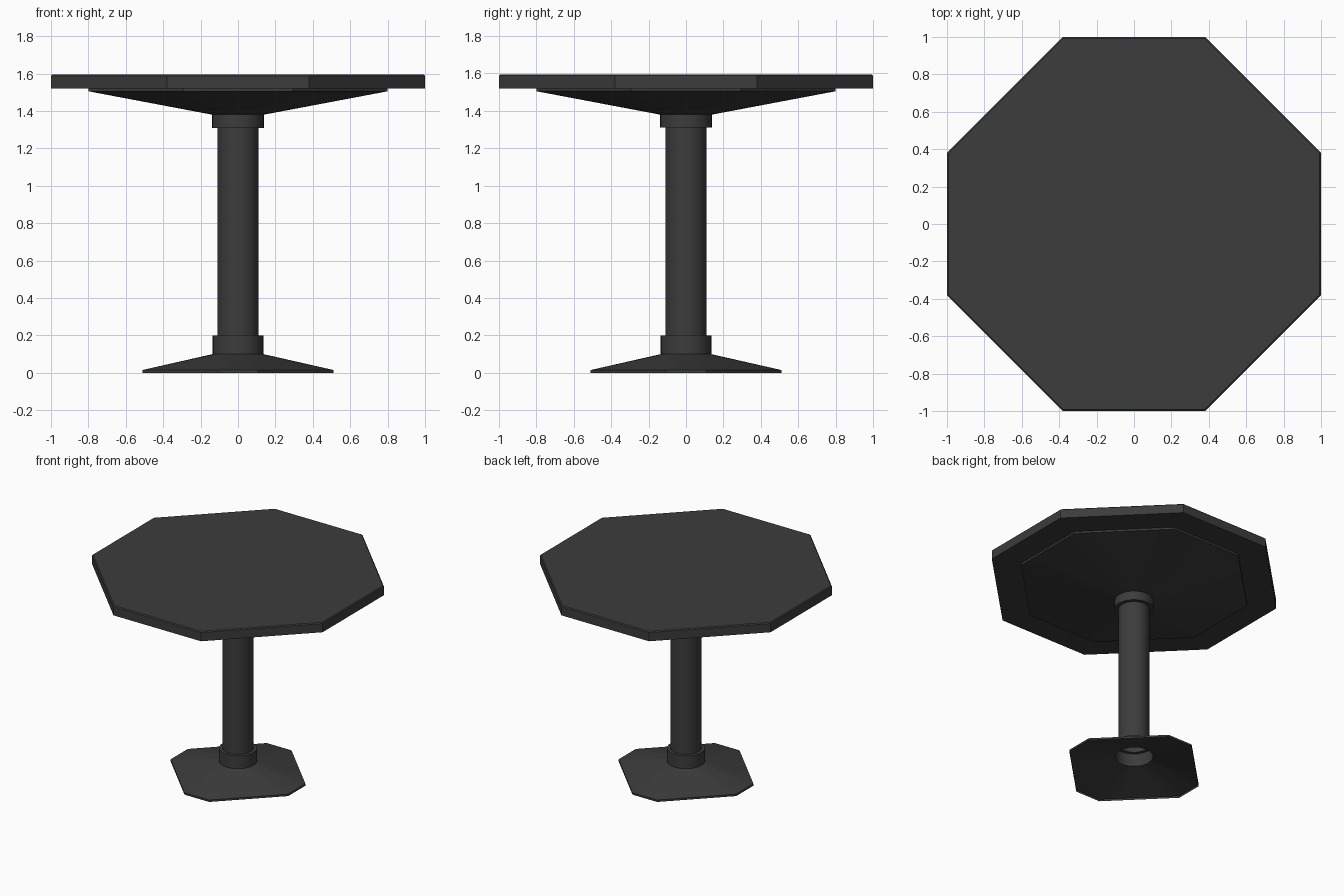
import bpy
import bmesh
from math import sin, cos, pi

if "Cube" in bpy.data.objects:
    bpy.data.objects.remove(bpy.data.objects["Cube"])

SEG = 32  # points in every ring

dark = bpy.data.materials.new("dark_grey")
dark.diffuse_color = (0.045, 0.045, 0.045, 1)
dark.use_nodes = True
dark.node_tree.nodes["Principled BSDF"].inputs["Base Color"].default_value = dark.diffuse_color


def circle(r, z):
    return [(r * cos(pi / 8 + 2 * pi * i / SEG), r * sin(pi / 8 + 2 * pi * i / SEG), z)
            for i in range(SEG)]


def octagon(a, b, z, per_edge=SEG // 8):
    """Octagon of half width a, whose straight sides have half length b."""
    c = [(a, b), (b, a), (-b, a), (-a, b), (-a, -b), (-b, -a), (b, -a), (a, -b)]
    pts = []
    for k in range(8):
        (x0, y0), (x1, y1) = c[k], c[(k + 1) % 8]
        for j in range(per_edge):
            t = j / per_edge
            pts.append((x0 + (x1 - x0) * t, y0 + (y1 - y0) * t, z))
    return pts


def loft(name, rings, capped=False):
    """Skin rings listed from bottom to top."""
    bm = bmesh.new()
    loops = [[bm.verts.new(p) for p in ring] for ring in rings]
    for lo, hi in zip(loops, loops[1:]):
        n = len(lo)
        for i in range(n):
            j = (i + 1) % n
            bm.faces.new((lo[i], lo[j], hi[j], hi[i]))
    if capped:
        bm.faces.new(loops[0][::-1])
        bm.faces.new(loops[-1])
    mesh = bpy.data.meshes.new(name)
    bm.to_mesh(mesh)
    bm.free()
    mesh.materials.append(dark)
    obj = bpy.data.objects.new(name, mesh)
    bpy.context.collection.objects.link(obj)
    bpy.ops.object.select_all(action='DESELECT')
    obj.select_set(True)
    bpy.context.view_layer.objects.active = obj
    bpy.ops.object.shade_smooth_by_angle(angle=pi / 7)
    return obj


# Octagonal top with a fine eased upper edge
loft("table_top", [octagon(1, 0.38, 1.52, 1), octagon(1, 0.38, 1.588, 1),
                   octagon(0.993, 0.377, 1.595, 1)], capped=True)

# Flared support under the top, with its collar
loft("top_support", [circle(0.11, 1.31), circle(0.138, 1.31), circle(0.138, 1.38),
                     octagon(0.8, 0.295, 1.505), octagon(0.8, 0.295, 1.52)])

# Hollow column
loft("column", [circle(0.11, 0.2), circle(0.11, 1.31)])

# Hollow foot, open underneath, with its collar
loft("foot", [octagon(0.51, 0.107, 0), octagon(0.51, 0.107, 0.015),
              circle(0.135, 0.1), circle(0.135, 0.2), circle(0.11, 0.2)])
